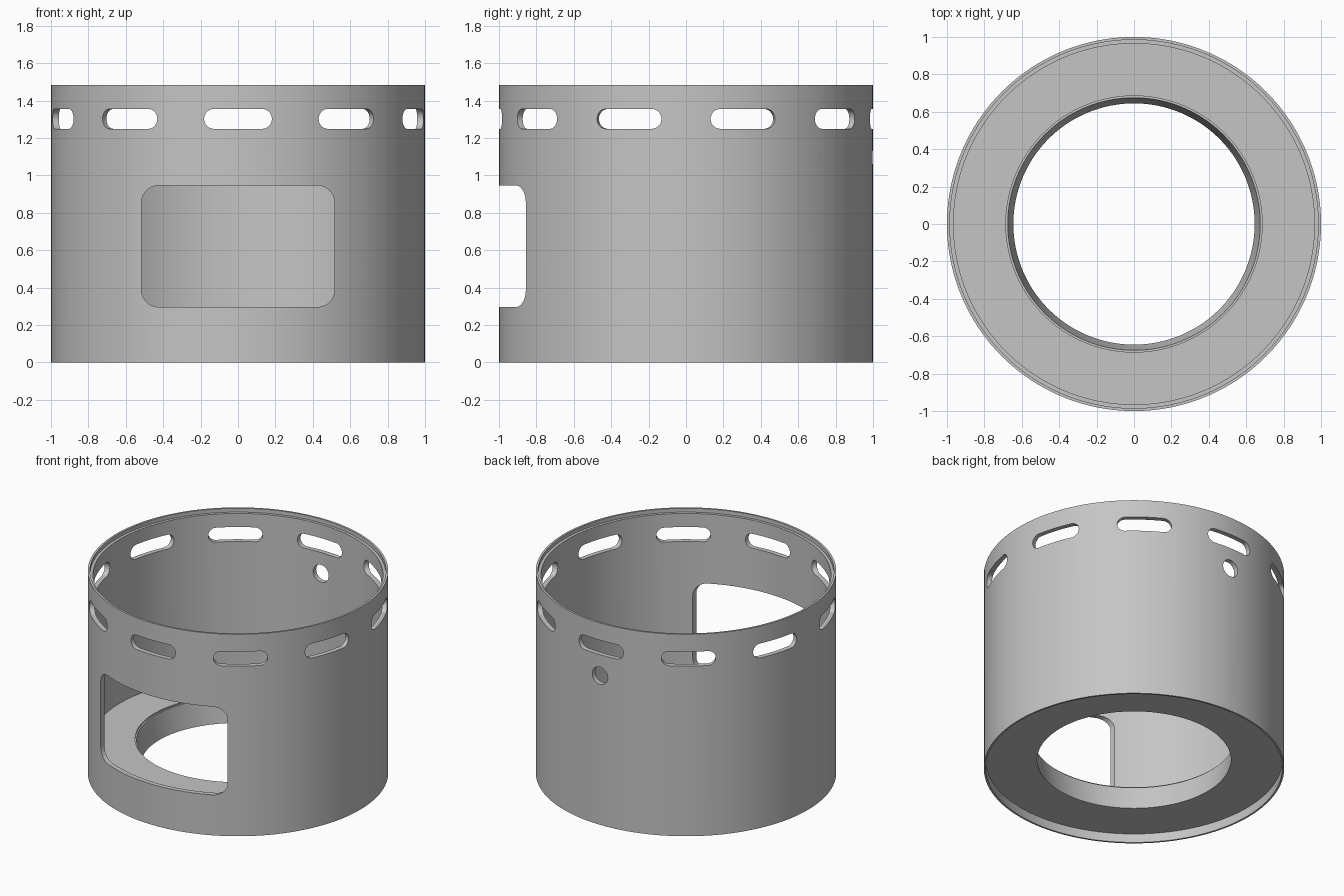
import bpy, bmesh
from math import pi, sin, cos, radians
from mathutils import Matrix

cube = bpy.data.objects.get("Cube")
if cube:
    bpy.data.objects.remove(cube, do_unlink=True)

GREY = (0.56, 0.56, 0.56, 1)
mat = bpy.data.materials.new("plain grey")
mat.use_nodes = True
mat.diffuse_color = GREY
mat.node_tree.nodes["Principled BSDF"].inputs["Base Color"].default_value = GREY


def make_object(name, bm):
    bmesh.ops.recalc_face_normals(bm, faces=bm.faces)
    mesh = bpy.data.meshes.new(name)
    bm.to_mesh(mesh)
    bm.free()
    mesh.materials.append(mat)
    obj = bpy.data.objects.new(name, mesh)
    bpy.context.collection.objects.link(obj)
    return obj


def lathe(name, profile, steps):
    """Revolve a closed (radius, height) outline about z."""
    bm = bmesh.new()
    rings = [[bm.verts.new((r * cos(2 * pi * i / steps), r * sin(2 * pi * i / steps), z))
              for r, z in profile] for i in range(steps)]
    n = len(profile)
    for i in range(steps):
        a, b = rings[i], rings[(i + 1) % steps]
        for j in range(n):
            k = (j + 1) % n
            bm.faces.new((a[j], b[j], b[k], a[k]))
    return make_object(name, bm)


def add_cutter(bm, width, height, radius, z, angle):
    """Rounded rectangle prism through the wall; angle 0 is the front."""
    turn = Matrix.Rotation(angle, 4, "Z")
    outline = []
    for quarter, (sx, sz) in enumerate([(1, 1), (-1, 1), (-1, -1), (1, -1)]):
        for i in range(13):
            a = (quarter + i / 12) * pi / 2
            p = (sx * (width / 2 - radius) + radius * cos(a),
                 z + sz * (height / 2 - radius) + radius * sin(a))
            outline.append(p)
    outer = [bm.verts.new(turn @ Matrix.Translation((x, -1.2, h)).translation) for x, h in outline]
    inner = [bm.verts.new(turn @ Matrix.Translation((x, -0.6, h)).translation) for x, h in outline]
    bm.faces.new(outer)
    bm.faces.new(inner[::-1])
    for i in range(len(outer)):
        k = (i + 1) % len(outer)
        bm.faces.new((outer[k], outer[i], inner[i], inner[k]))


# Cylindrical shell with stepped rim, thick holed floor and recessed underside
shell = lathe("round_housing", [
    (1, 0), (1, 1.483), (0.985, 1.483), (0.985, 1.455), (0.965, 1.455),
    (0.965, 0.25), (0.685, 0.25), (0.685, 0.24), (0.675, 0.24),
    (0.645, 0.065), (0.987, 0.065), (0.987, 0)], 160)

# Ring of vent slots, front window and round hole at the back
bm = bmesh.new()
for i in range(10):
    add_cutter(bm, 0.362, 0.106, 0.0525, 1.302, radians(36 * i))
add_cutter(bm, 1.032, 0.648, 0.09, 0.621, 0)
add_cutter(bm, 0.126, 0.126, 0.0625, 1.095, pi)
bmesh.ops.remove_doubles(bm, verts=bm.verts, dist=0.00001)
cutter = make_object("opening_cutter", bm)
cutter.hide_render = True

cut = shell.modifiers.new("openings", "BOOLEAN")
cut.operation = "DIFFERENCE"
cut.solver = "EXACT"
cut.object = cutter

bpy.ops.object.select_all(action="DESELECT")
shell.select_set(True)
bpy.context.view_layer.objects.active = shell
bpy.ops.object.modifier_apply(modifier=cut.name)
bpy.data.objects.remove(cutter, do_unlink=True)
bpy.ops.object.shade_smooth_by_angle(angle=radians(30))
